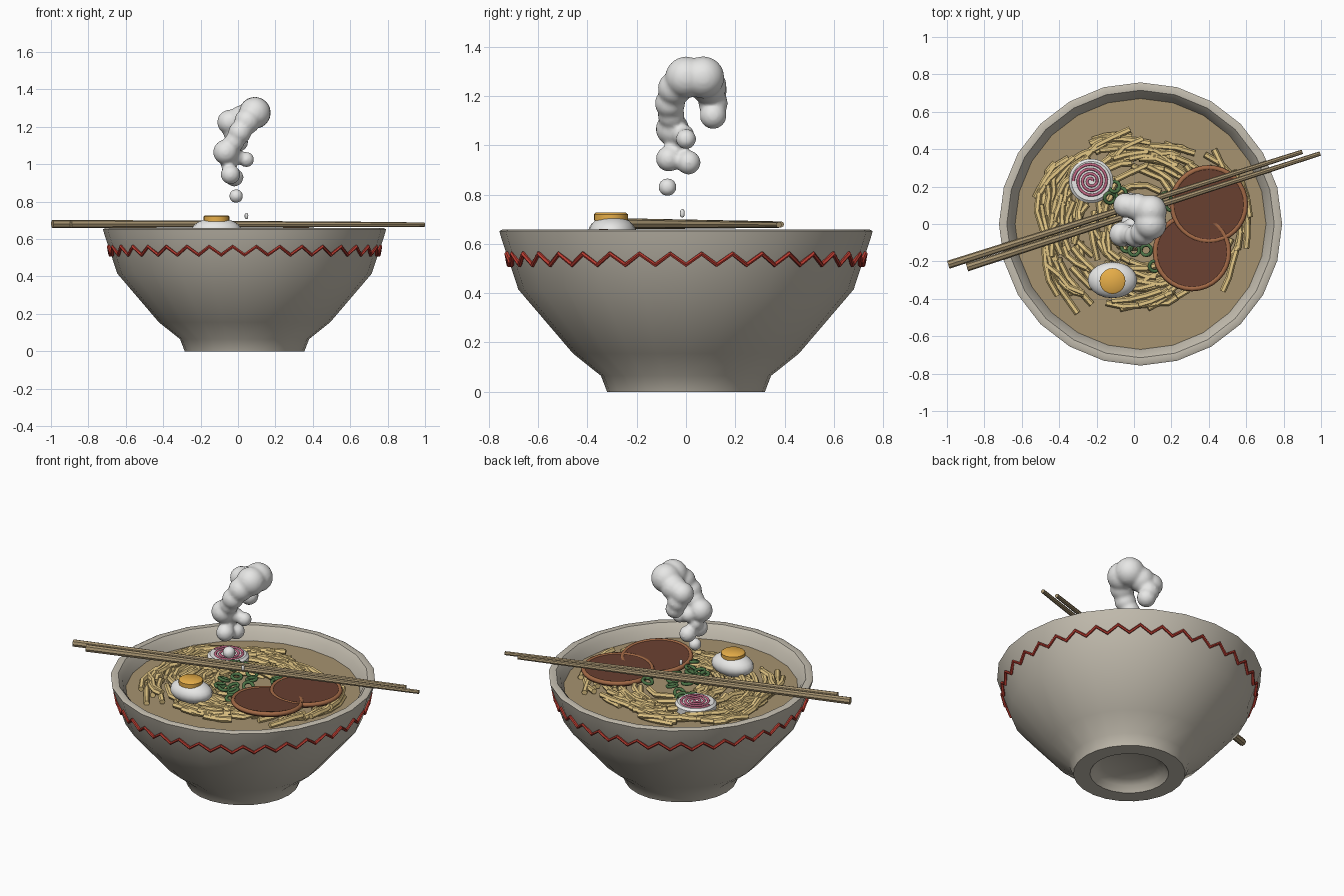
import bpy, bmesh, math, random
from mathutils import Vector, Matrix

if "Cube" in bpy.data.objects:
    bpy.data.objects.remove(bpy.data.objects["Cube"])

random.seed(4)
CX = 0.035  # bowl centre in x


def mat(name, r, g, b):
    m = bpy.data.materials.new(name)
    m.diffuse_color = (r, g, b, 1)
    m.use_nodes = True
    m.node_tree.nodes["Principled BSDF"].inputs["Base Color"].default_value = m.diffuse_color
    return m


CERAMIC = mat("ceramic", 0.55, 0.51, 0.43)
TAN = mat("broth_and_wood", 0.38, 0.29, 0.16)
NOODLE = mat("noodle", 0.78, 0.58, 0.24)
WHITE = mat("white", 0.80, 0.80, 0.79)
YOLK = mat("yolk", 0.85, 0.45, 0.07)
MEAT = mat("meat", 0.14, 0.05, 0.03)
FAT = mat("meat_edge", 0.36, 0.14, 0.06)
GREEN = mat("scallion", 0.07, 0.17, 0.06)
PINK = mat("pink", 0.56, 0.14, 0.24)
RED = mat("red", 0.50, 0.045, 0.03)


def finish(name, bm, material, angle=None):
    me = bpy.data.meshes.new(name)
    bmesh.ops.recalc_face_normals(bm, faces=bm.faces)
    bm.to_mesh(me)
    bm.free()
    me.materials.append(material)
    ob = bpy.data.objects.new(name, me)
    bpy.context.collection.objects.link(ob)
    select(ob)
    if angle:
        bpy.ops.object.shade_smooth_by_angle(angle=math.radians(angle))
    return ob


def select(ob):
    bpy.ops.object.select_all(action='DESELECT')
    ob.select_set(True)
    bpy.context.view_layer.objects.active = ob


def lathe(name, profile, material, loc, sides=24, angle=40, rot=None):
    """Revolve (radius, z) points about z."""
    bm = bmesh.new()
    vs = [bm.verts.new((r, 0, z)) for r, z in profile]
    es = [bm.edges.new(p) for p in zip(vs, vs[1:])]
    bmesh.ops.spin(bm, geom=vs + es, cent=(0, 0, 0), axis=(0, 0, 1),
                   angle=2 * math.pi, steps=sides)
    bmesh.ops.remove_doubles(bm, verts=bm.verts, dist=1e-4)
    ob = finish(name, bm, material, angle)
    ob.location = loc
    if rot:
        ob.rotation_euler = rot
    return ob


def tubes(name, paths, radius, material, cyclic=False, res=1, smooth=True):
    """One mesh of round tubes along several point lists."""
    cu = bpy.data.curves.new(name, 'CURVE')
    cu.dimensions = '3D'
    cu.bevel_depth = radius
    cu.bevel_resolution = res
    cu.use_fill_caps = True
    for pts in paths:
        s = cu.splines.new('POLY')
        s.points.add(len(pts) - 1)
        for p, c in zip(s.points, pts):
            p.co = (*c, 1)
        s.use_cyclic_u = cyclic
        s.use_smooth = smooth
    cu.materials.append(material)
    ob = bpy.data.objects.new(name, cu)
    bpy.context.collection.objects.link(ob)
    select(ob)
    bpy.ops.object.convert(target='MESH')
    return ob


def ring(cx, cy, z, r, n, tilt=(0, 0)):
    out = []
    for i in range(n):
        a = 2 * math.pi * i / n
        x, y = r * math.cos(a), r * math.sin(a)
        out.append((cx + x, cy + y, z + x * tilt[0] + y * tilt[1]))
    return out


# bowl with hollow foot, rounded rim and inner wall
lathe("bowl", [(0, 0.06), (0.16, 0.055), (0.20, 0.035), (0.225, 0), (0.32, 0),
               (0.345, 0.065), (0.458, 0.155), (0.68, 0.415), (0.748, 0.62),
               (0.757, 0.652), (0.745, 0.658), (0.715, 0.655), (0.69, 0.625),
               (0.665, 0.56), (0.61, 0.42), (0.40, 0.19), (0, 0.12)],
      CERAMIC, (CX, 0, 0))
# broth surface
lathe("broth", [(0, 0.575), (0.672, 0.575), (0.66, 0.545), (0, 0.545)], TAN, (CX, 0, 0))

# red zigzag band
zig = []
for i in range(72):
    a = 2 * math.pi * i / 72
    up = i % 2
    r = 0.729 if up else 0.718
    zig.append((CX + r * math.cos(a), r * math.sin(a), 0.56 if up else 0.515))
tubes("zigzag_band", [zig], 0.010, RED, cyclic=True, smooth=False)

# noodles: jittered arcs around the bowl, (from, to, r_min, r_max, count)
paths = []
for a0, a1, r0, r1, count in [(105, 228, 0.33, 0.57, 62), (55, 112, 0.28, 0.47, 26),
                              (-38, 42, 0.35, 0.58, 30), (255, 312, 0.20, 0.45, 24),
                              (70, 290, 0.12, 0.28, 20)]:
    for _ in range(count):
        r = random.uniform(r0, r1)
        a = math.radians(random.uniform(a0, a1))
        span = random.uniform(0.14, 0.30) / r
        drift = random.uniform(-0.07, 0.07)
        z = random.uniform(0.582, 0.618)
        pts = []
        for k in range(4):
            t = k / 3 - 0.5
            rr = min(r + drift * t + random.uniform(-0.012, 0.012), 0.585)
            b = a + span * t
            pts.append((CX + rr * math.cos(b), rr * math.sin(b),
                        z + random.uniform(-0.008, 0.008)))
        paths.append(pts)
tubes("noodles", paths, 0.017, NOODLE, smooth=False)

# meat slices with lighter edges
for i, (x, y, z, tx, ty) in enumerate([(0.40, 0.105, 0.632, 0, 0.0),
                                       (0.31, -0.15, 0.637, 0, -0.06)]):
    lathe(f"meat_slice_{i+1}", [(0, 0.008), (0.198, 0.008), (0.198, -0.018), (0, -0.018)],
          MEAT, (x, y, z), sides=32, rot=(ty, 0, 0))
    tubes(f"meat_edge_{i+1}", [ring(x, y, z, 0.196, 32, (tx, ty))], 0.014, FAT, cyclic=True)

# boiled egg half and yolk
bm = bmesh.new()
bmesh.ops.create_uvsphere(bm, u_segments=20, v_segments=12, radius=1,
                          matrix=Matrix.Translation((-0.115, -0.30, 0.647))
                          @ Matrix.Diagonal((0.132, 0.097, 0.066, 1)))
finish("egg_white", bm, WHITE, 60)
lathe("egg_yolk", [(0, 0.727), (0.06, 0.727), (0.069, 0.72), (0.069, 0.695), (0, 0.695)],
      YOLK, (-0.115, -0.305, 0), sides=20)

# fish cake with pink spiral
lathe("fish_cake", [(0, 0.648), (0.105, 0.648), (0.119, 0.636), (0.119, 0.60), (0, 0.60)],
      WHITE, (-0.23, 0.23, 0))
spiral = []
for i in range(73):
    t = i / 72
    a = t * 3.5 * 2 * math.pi
    r = 0.008 + 0.087 * t
    spiral.append((-0.23 + r * math.cos(a), 0.23 + r * math.sin(a), 0.647))
tubes("fish_cake_spiral", [spiral], 0.008, PINK)

# scallion rings
spots = [(-0.105, 0.20), (-0.07, 0.165), (-0.13, 0.14), (0.20, 0.10), (0.0, -0.14),
         (0.065, -0.14), (0.11, -0.225), (0.03, -0.09), (-0.04, -0.12), (0.17, 0.14),
         (-0.03, 0.03), (0.06, 0.05), (0.10, -0.04), (0.02, 0.11), (-0.07, -0.04)]
tubes("scallion_rings",
      [ring(x, y, 0.632, 0.028, 12, (random.uniform(-.4, .4), random.uniform(-.4, .4)))
       for x, y in spots], 0.010, GREEN, cyclic=True)


# chopsticks: tapered eight-sided rods across the rim
def chopstick(name, a, b):
    a, b = Vector(a), Vector(b)
    d = b - a
    bm = bmesh.new()
    bmesh.ops.create_cone(bm, cap_ends=True, segments=8, radius1=0.022, radius2=0.012,
                          depth=d.length,
                          matrix=Matrix.Translation((a + b) / 2)
                          @ d.to_track_quat('Z', 'Y').to_matrix().to_4x4())
    finish(name, bm, TAN, 30)


chopstick("chopstick_1", (-0.993, -0.218, 0.681), (0.90, 0.386, 0.679))
chopstick("chopstick_2", (-0.893, -0.232, 0.681), (0.996, 0.377, 0.677))

# steam: overlapping blobs fused by remesh and smoothed
bm = bmesh.new()
for x, y, z, r in [(0.09, 0.0, 1.275, 0.085), (0.09, 0.07, 1.275, 0.086),
                   (0.05, -0.045, 1.23, 0.07), (0.01, -0.065, 1.17, 0.062),
                   (-0.02, -0.06, 1.12, 0.055), (-0.065, -0.055, 1.065, 0.068),
                   (-0.01, -0.01, 1.04, 0.045), (0.045, 0.0, 1.025, 0.042),
                   (0.02, 0.09, 1.24, 0.075), (-0.045, 0.10, 1.225, 0.067),
                   (-0.02, 0.11, 1.17, 0.06), (0.0, 0.11, 1.12, 0.055),
                   (-0.05, -0.03, 0.99, 0.04), (-0.04, -0.07, 0.945, 0.053),
                   (-0.02, 0.01, 0.93, 0.05), (-0.01, -0.075, 0.83, 0.038),
                   (0.045, -0.015, 0.73, 0.015), (0.045, -0.015, 0.715, 0.015)]:
    bmesh.ops.create_icosphere(bm, subdivisions=3, radius=r, matrix=Matrix.Translation((x, y, z)))
steam = finish("steam", bm, WHITE)
rm = steam.modifiers.new("fuse", 'REMESH')
rm.mode = 'VOXEL'
rm.voxel_size = 0.010
rm.use_smooth_shade = True
sm = steam.modifiers.new("soften", 'SMOOTH')
sm.iterations = 6
bpy.ops.object.convert(target='MESH')
